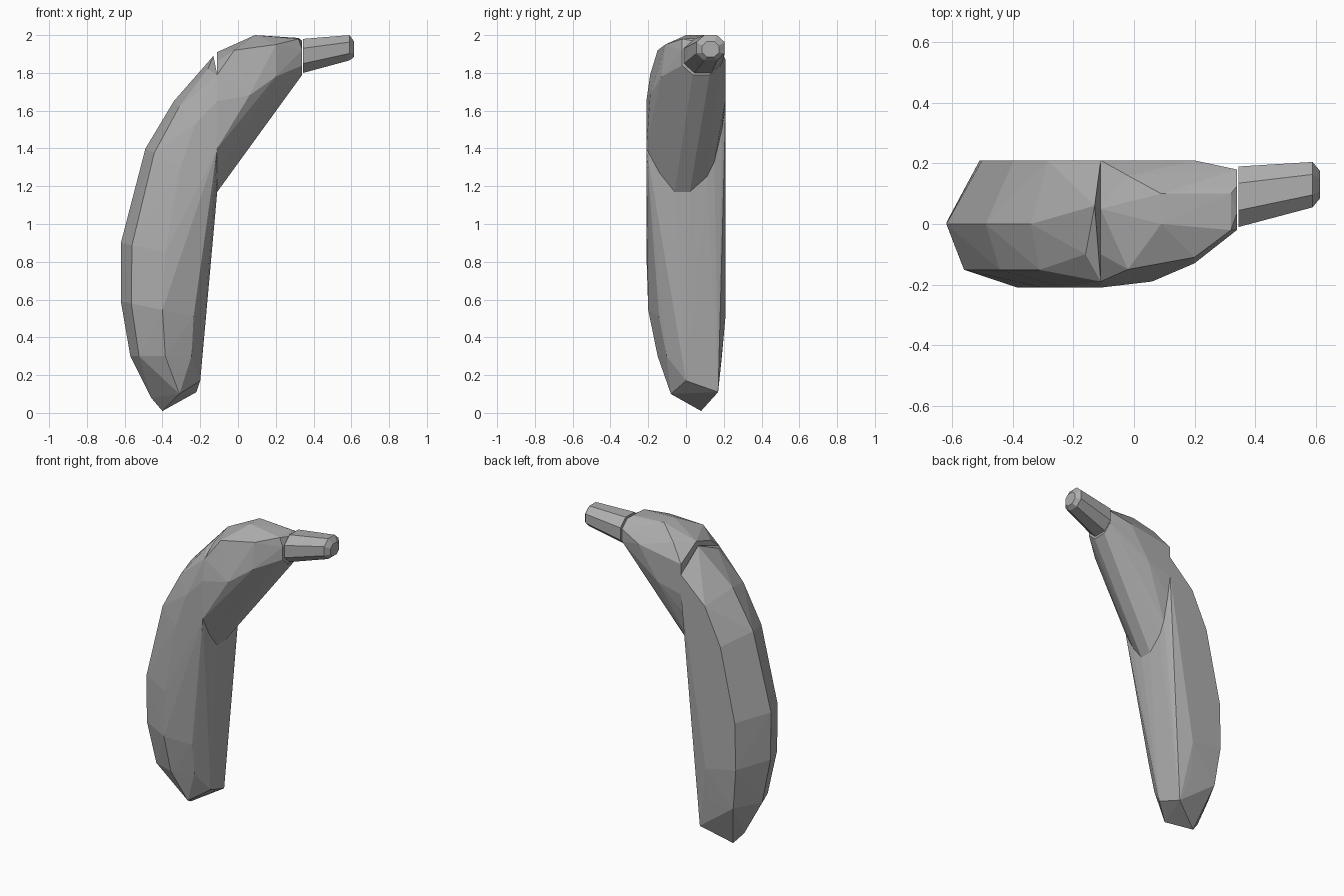
import bpy
import bmesh

cube = bpy.data.objects.get("Cube")
if cube:
    bpy.data.objects.remove(cube, do_unlink=True)

grey = bpy.data.materials.new("plain grey")
grey.use_nodes = True
grey.diffuse_color = (0.42, 0.42, 0.42, 1)
grey.node_tree.nodes["Principled BSDF"].inputs["Base Color"].default_value = grey.diffuse_color


def hull_part(name, points):
    """Wrap a faceted convex skin around section points."""
    bm = bmesh.new()
    for point in points:
        bm.verts.new(point)
    hull = bmesh.ops.convex_hull(bm, input=bm.verts)
    spare = {v for v in hull["geom_interior"] + hull["geom_unused"]
             if isinstance(v, bmesh.types.BMVert)}
    bmesh.ops.delete(bm, geom=list(spare), context="VERTS")
    bmesh.ops.recalc_face_normals(bm, faces=bm.faces)
    mesh = bpy.data.meshes.new(name)
    bm.to_mesh(mesh)
    bm.free()
    mesh.materials.append(grey)
    part = bpy.data.objects.new(name, mesh)
    bpy.context.collection.objects.link(part)
    return part


def section(outer, inner, front, back):
    """Body cross-section: rounded toward the front, flat along the back."""
    shape = [(1, 0), (0.75, -0.72), (0, -1), (-0.75, -0.72),
             (-1, 0), (-0.5, 1), (0.5, 1)]
    ring = []
    for across, depth in shape:
        t = (1 + across) / 2
        x = inner[0] + (outer[0] - inner[0]) * t
        z = inner[1] + (outer[1] - inner[1]) * t
        y = (front + back) / 2 + (back - front) / 2 * depth
        ring.append((x, y, z))
    return ring


def upright(x, outline):
    """Stand a (y, z) outline in the plane at x."""
    return [(x, y, z) for y, z in outline]


def octagon(x, y, z, half_y, half_z):
    k = 0.45
    corners = [(1, k), (k, 1), (-k, 1), (-1, k),
               (-1, -k), (-k, -1), (k, -1), (1, -k)]
    return upright(x, [(y + a * half_y, z + b * half_z) for a, b in corners])


# Joint between the two body pieces
joint = -0.11
joint_low = [(-0.06, 1.17), (0.02, 1.17), (0.11, 1.25), (0.15, 1.33),
             (0.19, 1.5), (0.21, 1.62), (-0.14, 1.27), (-0.21, 1.4),
             (-0.21, 1.65), (-0.19, 1.79)]

# Lower body: bent sections running up from the pointed base
lower = [(-0.40, 0.08, 0.01), (-0.46, 0.05, 0.08), (-0.31, -0.08, 0.1),
         (-0.22, 0.17, 0.11), (-0.20, 0, 0.17)]
lower += section((-0.57, 0.30), (-0.20, 0.30), -0.15, 0.19)
lower += section((-0.62, 0.59), (-0.18, 0.50), -0.2, 0.21)
lower += section((-0.62, 0.90), (-0.15, 0.80), -0.21, 0.21)
lower += section((-0.49, 1.40), (-0.12, 1.20), -0.21, 0.21)
lower += section((-0.34, 1.65), (-0.12, 1.40), -0.21, 0.21)
lower += upright(joint, joint_low + [(0.21, 1.75)])
lower += [(-0.13, 0.06, 1.89), (-0.16, -0.10, 1.82)]
hull_part("lower_body", lower)

# Upper body: tapers from the joint to the small end face
upper = upright(joint, joint_low + [(0.21, 1.82), (0.05, 1.91), (-0.1, 1.86)])
upper += upright(-0.02, [(-0.15, 1.92), (0.16, 1.92)])
upper += upright(0.06, [(-0.19, 1.68), (0.21, 1.66)])
upper += upright(0.09, [(0, 2), (0.1, 2)])
upper += upright(0.2, [(-0.11, 1.95), (-0.13, 1.78), (0.21, 1.87), (0.09, 1.99)])
upper += upright(0.32, [(-0.02, 1.98), (0.1, 1.985)])
upper += octagon(0.34, 0.08, 1.88, 0.1, 0.09)
hull_part("upper_body", upper)

# Stem: short octagonal peg with a bevelled tip
stem = octagon(0.345, 0.09, 1.89, 0.1, 0.09)
stem += octagon(0.59, 0.13, 1.933, 0.075, 0.067)
stem += octagon(0.615, 0.13, 1.925, 0.045, 0.04)
hull_part("stem", stem)
